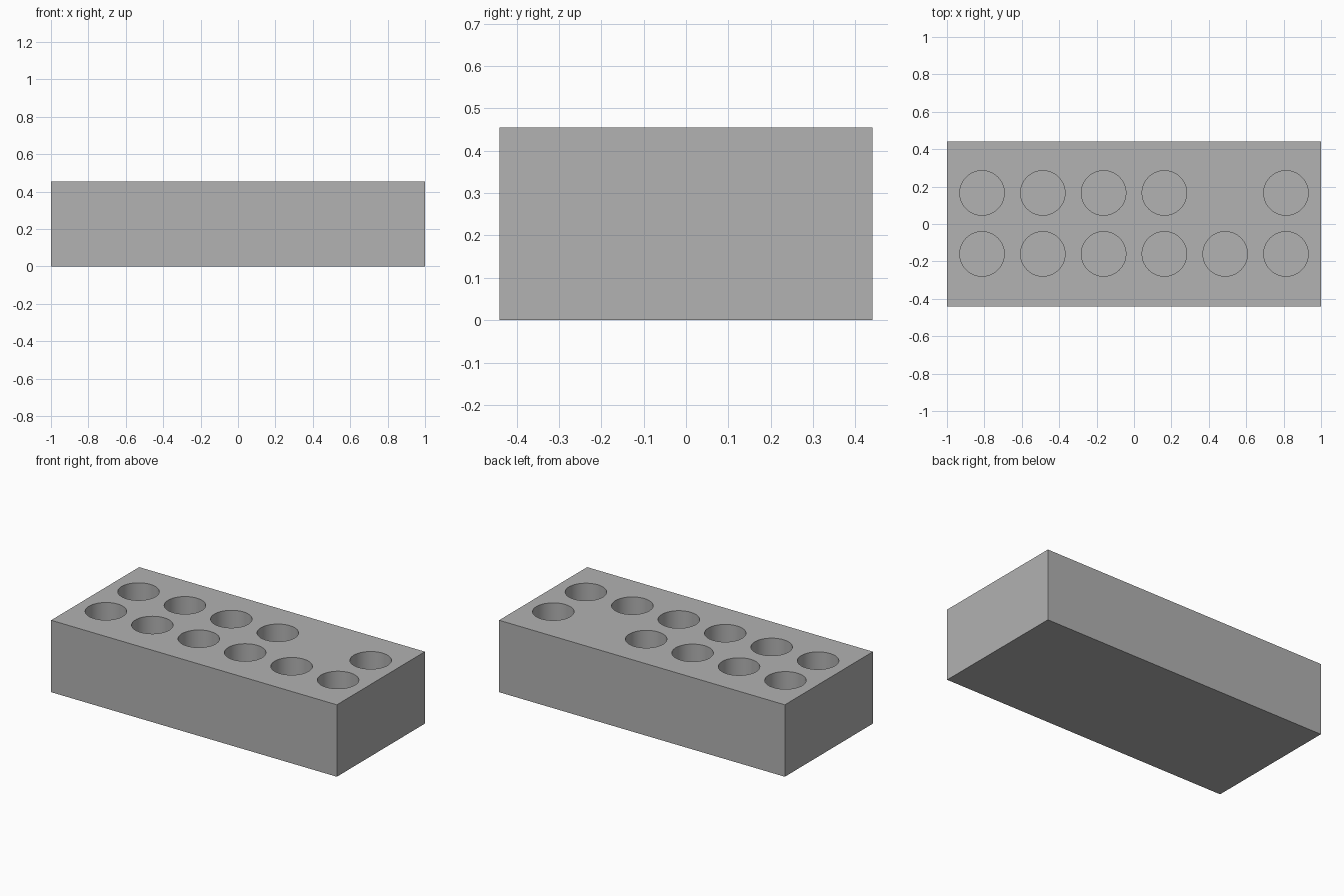
import bpy
import bmesh
from mathutils import Matrix

cube = bpy.data.objects.get("Cube")
if cube:
    bpy.data.objects.remove(cube, do_unlink=True)

LENGTH, WIDTH, HEIGHT = 2.0, 0.88, 0.455
RADIUS, DEPTH, PITCH = 0.119, 0.385, 0.325
ROW_Y = (-0.16, 0.166)
SKIPPED = (4, 1)  # column and row left without a hole

grey = bpy.data.materials.new("plain grey")
grey.use_nodes = True
colour = (0.445, 0.445, 0.445, 1.0)
grey.diffuse_color = colour
grey.node_tree.nodes["Principled BSDF"].inputs["Base Color"].default_value = colour


def make_object(name, bm):
    mesh = bpy.data.meshes.new(name)
    bm.to_mesh(mesh)
    bm.free()
    mesh.materials.append(grey)
    obj = bpy.data.objects.new(name, mesh)
    bpy.context.scene.collection.objects.link(obj)
    return obj


# Solid block standing on the ground
bm = bmesh.new()
bmesh.ops.create_cube(bm, size=1.0, matrix=Matrix.Translation((0, 0, HEIGHT / 2))
                      @ Matrix.Diagonal((LENGTH, WIDTH, HEIGHT, 1)))
block = make_object("holder_block", bm)

# Round cutters: two rows of six, less the skipped place
bm = bmesh.new()
cut_height = DEPTH + 0.1
for col in range(6):
    for row, y in enumerate(ROW_Y):
        if (col, row) == SKIPPED:
            continue
        centre = ((col - 2.5) * PITCH, y, HEIGHT - DEPTH + cut_height / 2)
        bmesh.ops.create_cone(bm, cap_ends=True, segments=64, radius1=RADIUS,
                              radius2=RADIUS, depth=cut_height,
                              matrix=Matrix.Translation(centre))
cutter = make_object("hole_cutter", bm)
cutter.hide_render = True

# Sink the blind holes into the top
cut = block.modifiers.new("holes", "BOOLEAN")
cut.operation = "DIFFERENCE"
cut.solver = "EXACT"
cut.object = cutter
bpy.ops.object.select_all(action="DESELECT")
block.select_set(True)
bpy.context.view_layer.objects.active = block
bpy.ops.object.modifier_apply(modifier=cut.name)
bpy.data.objects.remove(cutter, do_unlink=True)

# Smooth hole walls, sharp rims and block edges
bpy.ops.object.shade_smooth_by_angle()
